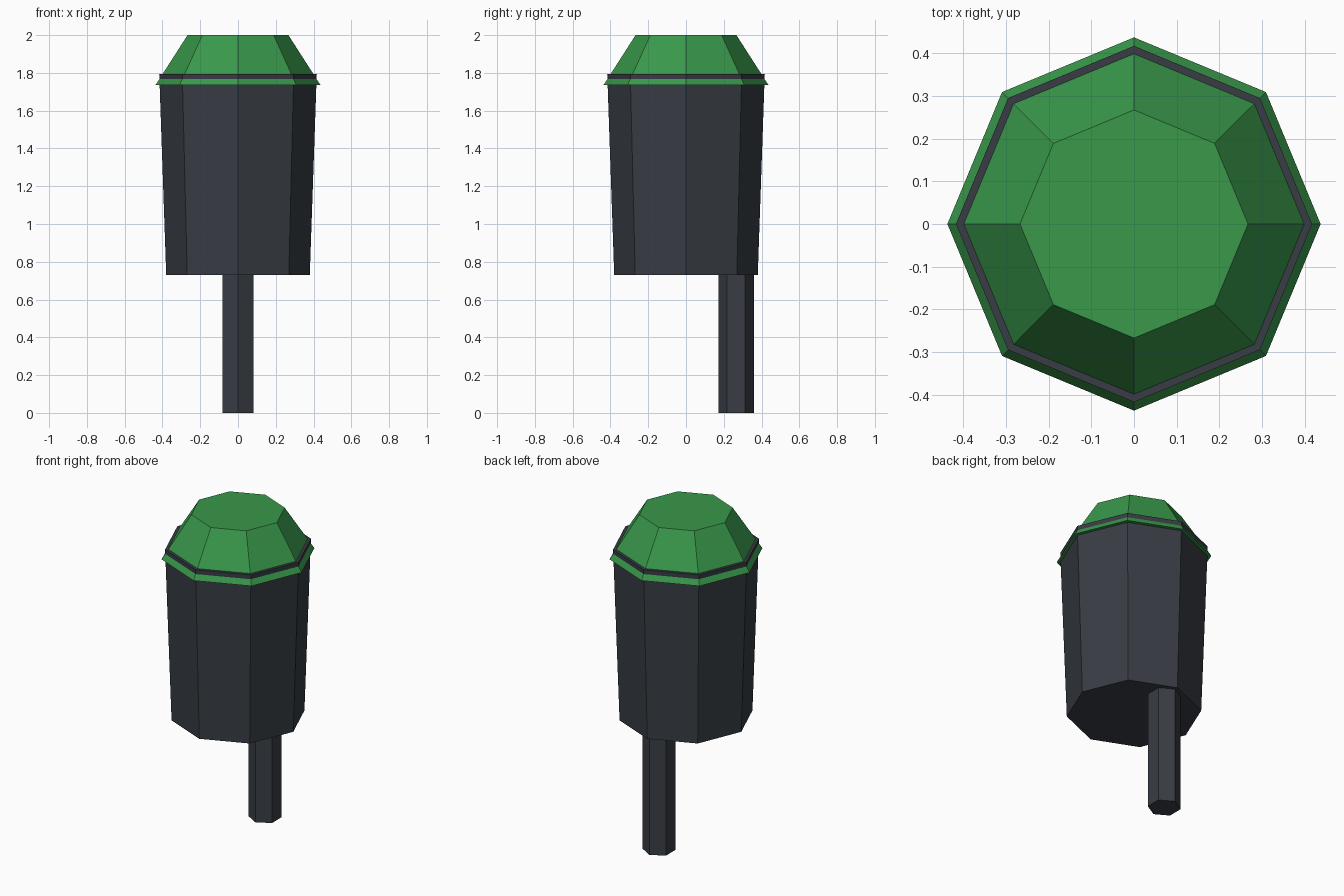
import bpy
import bmesh
import math

old = bpy.data.objects.get("Cube")
if old:
    bpy.data.objects.remove(old, do_unlink=True)


def make_material(name, colour):
    mat = bpy.data.materials.new(name)
    mat.use_nodes = True
    mat.diffuse_color = colour
    mat.node_tree.nodes["Principled BSDF"].inputs["Base Color"].default_value = colour
    return mat


def prism(name, sides, bottom, top, mat, y=0.0):
    """Closed tapered prism; bottom and top are (radius, height), one corner on +y."""
    bm = bmesh.new()
    rings = []
    for radius, z in (bottom, top):
        angles = [math.pi / 2 + math.tau * i / sides for i in range(sides)]
        rings.append([bm.verts.new((radius * math.cos(a), y + radius * math.sin(a), z))
                      for a in angles])
    low, high = rings
    for i in range(sides):
        j = (i + 1) % sides
        bm.faces.new((low[i], low[j], high[j], high[i]))
    bm.faces.new(high)
    bm.faces.new(low[::-1])
    mesh = bpy.data.meshes.new(name)
    bm.to_mesh(mesh)
    bm.free()
    mesh.materials.append(mat)
    obj = bpy.data.objects.new(name, mesh)
    bpy.context.collection.objects.link(obj)
    return obj


dark = make_material("dark grey metal", (0.040, 0.047, 0.058, 1))
green = make_material("green lid", (0.041, 0.315, 0.070, 1))

# Post at the back, container, and the lid whose skirt overlaps the container rim
prism("post", 6, (0.094, 0.0), (0.094, 0.74), dark, y=0.265)
prism("container", 8, (0.38, 0.73), (0.417, 1.795), dark)
prism("lid", 8, (0.437, 1.735), (0.267, 2.0), green)
